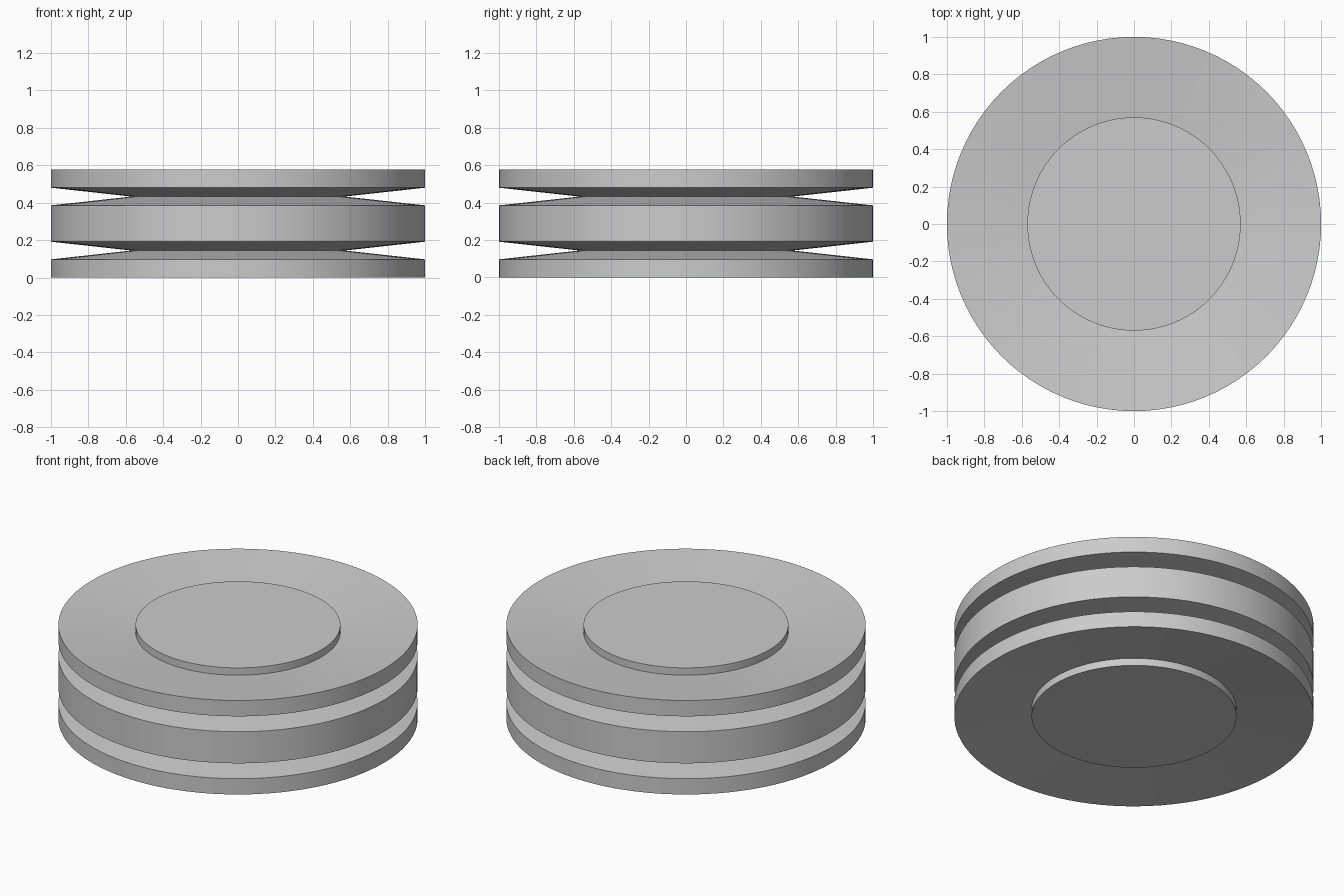
import bpy, bmesh, math

if "Cube" in bpy.data.objects:
    bpy.data.objects.remove(bpy.data.objects["Cube"])

R, HUB = 1.0, 0.57          # rim and hub radius
H = 0.2885                  # height of one pulley
RIM, DISH = 0.097, 0.045    # rim thickness, depth of the dished faces
SEGMENTS = 96

# Half-section of one V-groove pulley, bottom axis to top axis
PROFILE = [(0, 0), (HUB, 0), (HUB, DISH), (R, 0), (R, RIM),
           (HUB, H / 2), (R, H - RIM), (R, H), (HUB, H - DISH), (HUB, H), (0, H)]


def pulley(name, z):
    bm = bmesh.new()
    verts = [bm.verts.new((r, 0, h)) for r, h in PROFILE]
    edges = [bm.edges.new(pair) for pair in zip(verts, verts[1:])]
    bmesh.ops.spin(bm, geom=verts + edges, cent=(0, 0, 0), axis=(0, 0, 1),
                   angle=math.tau, steps=SEGMENTS, use_duplicate=False)
    bmesh.ops.remove_doubles(bm, verts=bm.verts, dist=1e-5)
    bmesh.ops.recalc_face_normals(bm, faces=bm.faces)
    mesh = bpy.data.meshes.new(name)
    bm.to_mesh(mesh)
    bm.free()
    obj = bpy.data.objects.new(name, mesh)
    obj.location.z = z
    bpy.context.collection.objects.link(obj)
    bpy.ops.object.select_all(action='DESELECT')
    obj.select_set(True)
    bpy.context.view_layer.objects.active = obj
    bpy.ops.object.shade_smooth_by_angle(angle=math.radians(5.0))
    return obj


# Two identical pulleys stacked rim to rim
pulley("lower_pulley", 0)
pulley("upper_pulley", H)
